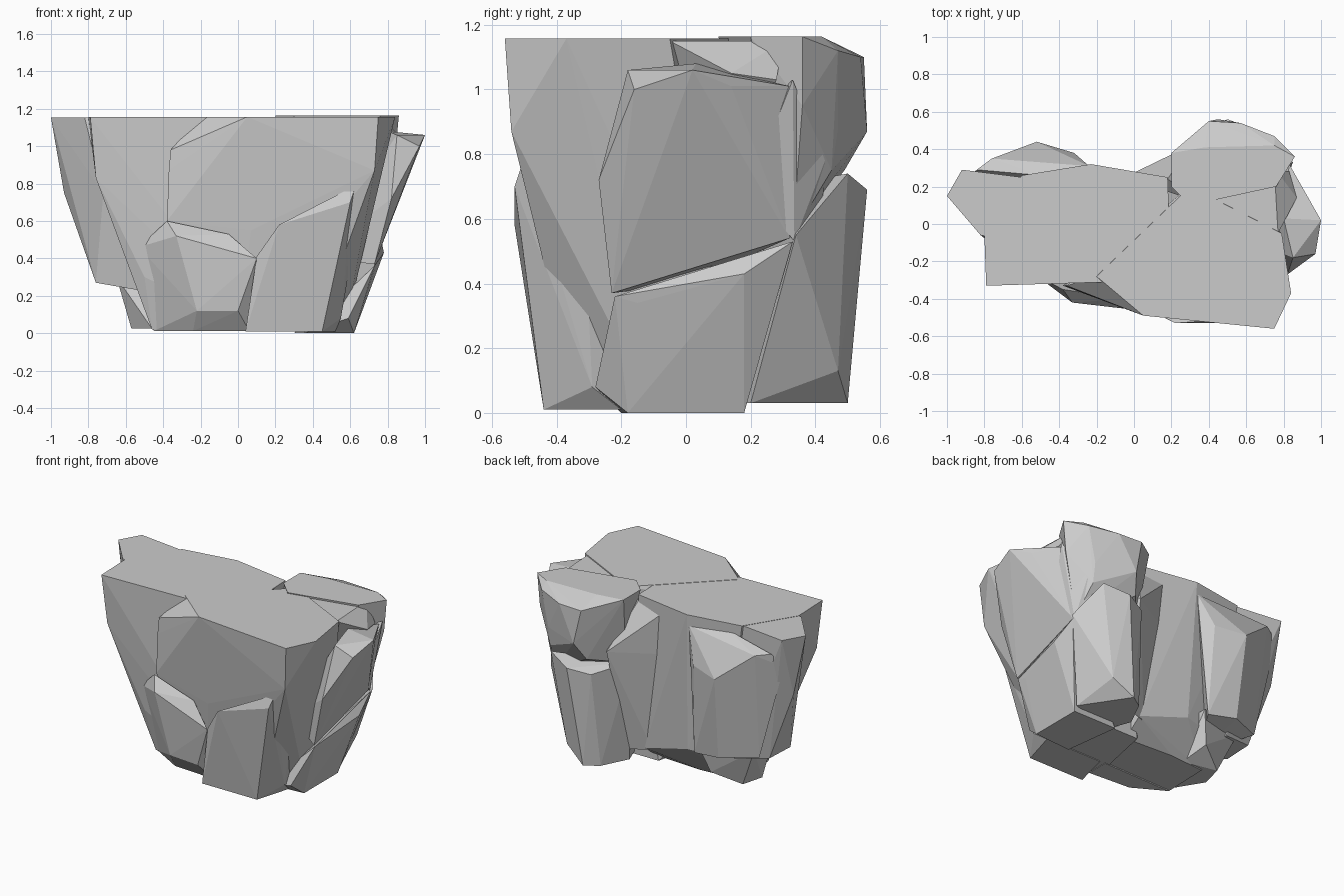
import bpy, bmesh

chunks = []


def chunk(name, *pts):
    """Flat-faced angular stone chunk: convex hull of a few corner points."""
    bm = bmesh.new()
    verts = [bm.verts.new(p) for p in pts]
    bmesh.ops.convex_hull(bm, input=verts)
    loose = [v for v in bm.verts if not v.link_faces]
    bmesh.ops.delete(bm, geom=loose, context='VERTS')
    bmesh.ops.recalc_face_normals(bm, faces=bm.faces)
    me = bpy.data.meshes.new(name)
    bm.to_mesh(me)
    bm.free()
    ob = bpy.data.objects.new(name, me)
    bpy.context.collection.objects.link(ob)
    chunks.append(ob)


def flat(z, *xy):
    """Corner points lying on one level."""
    return [(x, y, z) for x, y in xy]


# Main mass, left half: flat top tapering to a narrow base, raised at the back
chunk("left_body",
      *flat(1.155, (-.79, -.33), (-.23, -.29), (.2, -.3), (.18, .25), (0, .27), (-.23, .32), (-.6, .26), (-.8, -.06)),
      (-.76, -.31, .83), (-.67, -.28, .75), (-.5, -.28, .3),
      (.15, .23, .12), (-.2, .27, .22), (-.45, .22, .2),
      *flat(.02, (-.46, -.22), (.1, -.3), (.15, .1), (-.2, .12), (-.45, .1)))

# Main mass, right half with the overhanging front corner
chunk("right_body",
      *flat(1.157, (.05, -.49), (.2, -.49), (.75, -.56), (.84, -.37), (.79, -.05), (.3, .2), (-.2, -.28)),
      (.73, -.54, .87), (.62, -.5, .76), (.07, -.42, .55), (-.36, -.33, .98),
      (-.37, -.33, .87), (-.38, -.33, .6), (.72, -.25, .7),
      *flat(.015, (0, -.33), (.42, -.33), (.57, -.1), (.57, .15), (.1, .15)))

# Pointed overhang on the left
chunk("left_tip",
      *flat(1.153, (-1, .15), (-.92, .29), (-.82, -.06), (-.6, -.1), (-.6, .25)),
      (-.95, .15, 1.06), (-.93, .18, .75), (-.72, -.14, .75),
      (-.76, -.03, .27), (-.75, .18, .27), (-.53, -.1, .23), (-.53, .24, .23))

# Ledge columns at the back left
chunk("back_left_ledge",
      (-.52, .44, .84), (-.67, .38, .95), (-.76, .35, 1.03), (-.84, .29, 1.04), (-.9, .24, .95),
      (-.32, .38, .86), (-.5, .26, 1.1), (-.24, .31, 1.08),
      (-.73, .26, .3), (-.5, .37, .28), (-.3, .34, .25), (-.5, 0, .2))

chunk("left_foot",
      *flat(.025, (-.57, 0), (-.53, .15), (-.46, -.18), (-.3, .1)),
      (-.36, .25, .1),
      *flat(.3, (-.65, 0), (-.65, .2), (-.3, .31), (-.3, 0)))

# Recessed wall between the two back masses
chunk("back_gap_wall",
      (-.05, .25, 1.12), (.18, .24, 1.12), (.23, .33, .93), (.22, .34, .72), (.3, .42, .8),
      (0, .25, .8), (.4, .1, 1.0), (.26, .27, .1), (.1, .21, .11))

# Front columns with sloping shoulders
chunk("front_left_column",
      (-.38, -.35, .6), (-.33, -.42, .52), (.1, -.47, .4), (-.05, -.4, .53),
      (-.53, -.27, .46), (-.22, -.41, .12), (0, -.43, .12),
      *flat(.012, (-.24, -.33), (.06, -.35), (-.45, -.21), (.06, -.2)))

chunk("front_right_column",
      (.63, -.5, .79), (.6, -.53, .7), (.22, -.53, .58), (.1, -.465, .41),
      (.66, -.32, .72), (.64, -.28, .65), (.55, -.29, .08),
      *flat(.01, (.04, -.44), (.45, -.44), (.52, -.2), (.1, -.2)))

# Right side: sloping shelf, jutting upper block and lower foot
chunk("right_shelf",
      *flat(1.15, (.3, .2), (.5, -.06), (.66, .26), (.75, .3), (.77, -.05)),
      (.8, .03, 1.1), (.87, .14, 1.05), (.83, .28, 1.03), (.5, .1, .5))

chunk("right_block",
      (1, .02, 1.06), (.97, -.16, 1.0), (.85, -.18, 1.06), (.93, .14, 1.01),
      (.83, .32, 1.01), (.8, .03, 1.08), (.82, -.27, .72), (.82, .15, .72),
      (.73, -.23, .37), (.75, .32, .54), (.4, 0, .4))

chunk("right_rear_web",
      (.85, .33, 1.03), (.73, .43, .78), (.8, .2, .7), (.75, .335, .53),
      (.6, .42, .6), (.3, .1, .8))

chunk("right_foot",
      (.73, -.22, .36), (.78, .18, .43), (.76, .33, .53), (.73, -.15, .34), (.59, -.28, .08),
      *flat(0, (.62, -.18), (.62, .18), (.35, -.2), (.3, .18)))

# Back right: bulging upper block and the column under it
chunk("back_right_block",
      *flat(1.163, (.2, .38), (.38, .41), (.75, .42), (.86, .36), (.76, .2), (.3, .1), (.2, .2)),
      (.4, .55, 1.1), (.57, .54, 1.1), (.75, .47, 1.12), (.45, .56, .87), (.7, .47, .88),
      (.84, .36, .95), (.4, .49, .75), (.7, .45, .75), (.74, .33, .55), (.24, .3, .7))

chunk("back_right_column",
      (.5, .56, .69), (.36, .5, .66), (.66, .5, .74), (.77, .34, .55), (.22, .28, .7),
      (.56, .47, .13),
      *flat(.03, (.42, .5), (.33, .44), (.62, .2), (.24, .26), (.3, .1)))

# Fuse all chunks into one solid rock so no inner walls remain
rock = chunks[0]
for other in chunks[1:]:
    mod = rock.modifiers.new("fuse", 'BOOLEAN')
    mod.operation, mod.solver, mod.object = 'UNION', 'EXACT', other
bpy.context.view_layer.update()
fused = bpy.data.meshes.new_from_object(rock.evaluated_get(bpy.context.evaluated_depsgraph_get()))
rock.modifiers.clear()
rock.data = fused
rock.name = "rock_outcrop"
for other in chunks[1:]:
    bpy.data.objects.remove(other)
